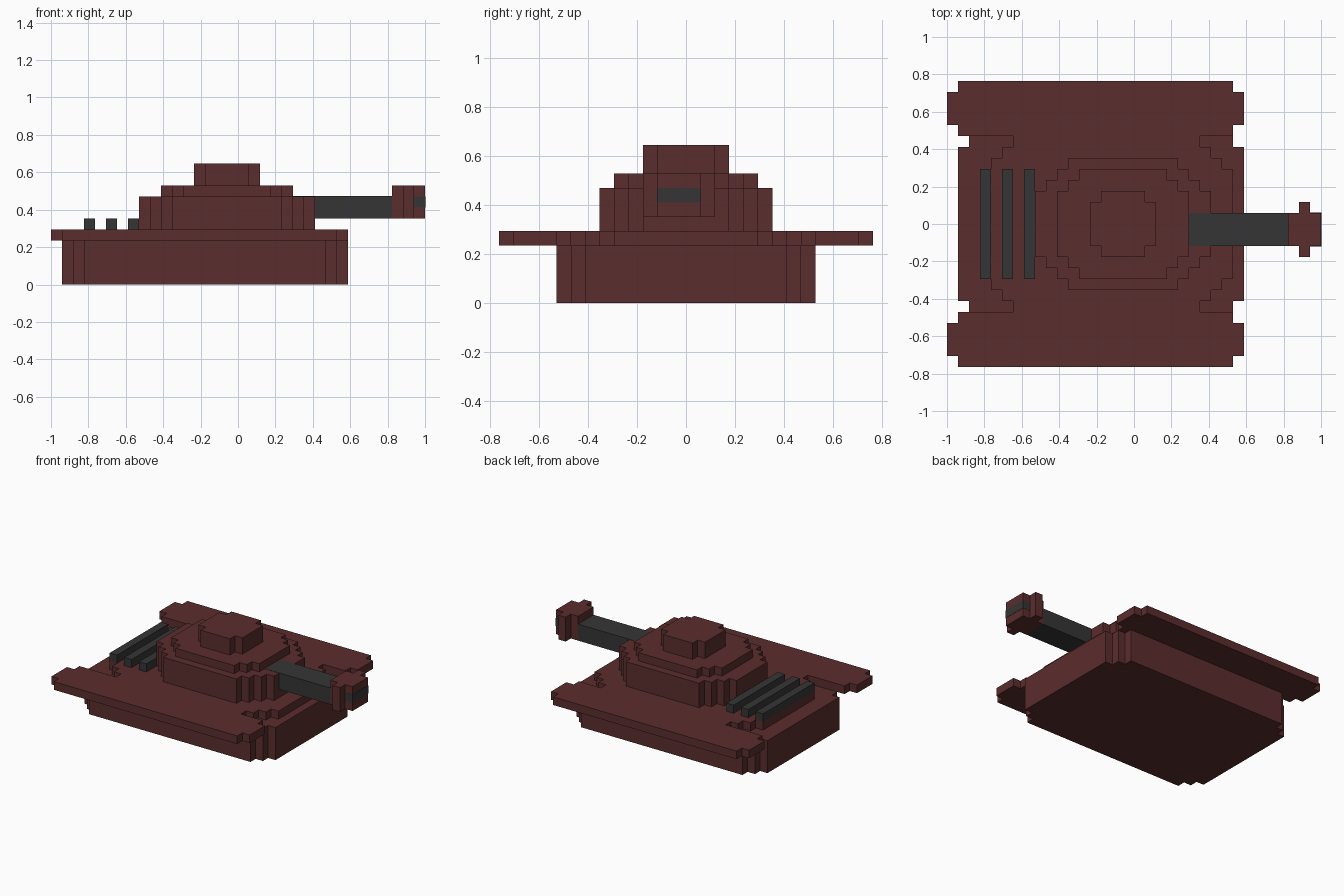
import bpy
import bmesh

cube = bpy.data.objects.get("Cube")
if cube:
    bpy.data.objects.remove(cube, do_unlink=True)

UNIT = 2 / 34  # edge of one block


def material(name, r, g, b):
    mat = bpy.data.materials.new(name)
    mat.use_nodes = True
    mat.diffuse_color = (r, g, b, 1)
    mat.node_tree.nodes["Principled BSDF"].inputs["Base Color"].default_value = (r, g, b, 1)
    return mat


RED = material("dark_red_armour", 0.105, 0.026, 0.027)
GREY = material("charcoal_metal", 0.036, 0.036, 0.036)


def slab(name, rows, z0, z1, mat=RED, centre=0):
    """Extrude a stepped outline, mirrored about y = centre.
    Each row is (half width, x start, x end) in blocks, from the middle outward."""
    right, left, inner = [], [], 0
    for half, x0, x1 in rows:
        right += [(x1, inner), (x1, half)]
        left += [(x0, inner), (x0, half)]
        inner = half
    right, left = right[1:], left[1:]  # no point needed on the mirror line
    outline = right + left[::-1]
    outline += [(x, -y) for x, y in left] + [(x, -y) for x, y in right[::-1]]

    bm = bmesh.new()
    verts = [bm.verts.new(((x - 17) * UNIT, (y + centre) * UNIT, z0 * UNIT)) for x, y in outline]
    base = bm.faces.new(verts)
    top = bmesh.ops.extrude_face_region(bm, geom=[base])["geom"]
    moved = [v for v in top if isinstance(v, bmesh.types.BMVert)]
    bmesh.ops.translate(bm, verts=moved, vec=(0, 0, (z1 - z0) * UNIT))
    bmesh.ops.recalc_face_normals(bm, faces=bm.faces)
    mesh = bpy.data.meshes.new(name)
    bm.to_mesh(mesh)
    bm.free()
    mesh.materials.append(mat)
    obj = bpy.data.objects.new(name, mesh)
    bpy.context.scene.collection.objects.link(obj)
    return obj


# Hull, with the deck and side fenders as one plate on top
slab("hull", [(7, 1, 27), (8, 2, 26), (9, 3, 25)], 0, 4)
slab("deck_and_fenders",
     [(5, 3, 26), (6, 4, 25), (7, 5, 24), (8, 6, 23), (9, 1, 26), (12, 0, 27), (13, 1, 26)], 4, 5)

# Stepped turret
slab("turret_base", [(3, 8, 24), (4, 9, 23), (5, 10, 22), (6, 11, 21)], 5, 8)
slab("turret_upper", [(3, 10, 22), (4, 11, 21), (5, 12, 20)], 8, 9)
slab("turret_hatch", [(2, 13, 19), (3, 14, 18)], 9, 11)

# Engine grille bars
for i in range(3):
    slab(f"grille_bar_{i + 1}", [(5, 3 + 2 * i, 4 + 2 * i)], 5, 6, GREY)

# Gun: barrel, flanged muzzle and the dark band round its tip
slab("gun_barrel", [(1.5, 22, 31)], 6, 8.03, GREY, -0.5)
slab("gun_muzzle", [(1.5, 31, 34), (2.5, 32, 33)], 6, 9, RED, -0.5)
slab("muzzle_band", [(1.53, 33, 34.03)], 7, 8, GREY, -0.5)
